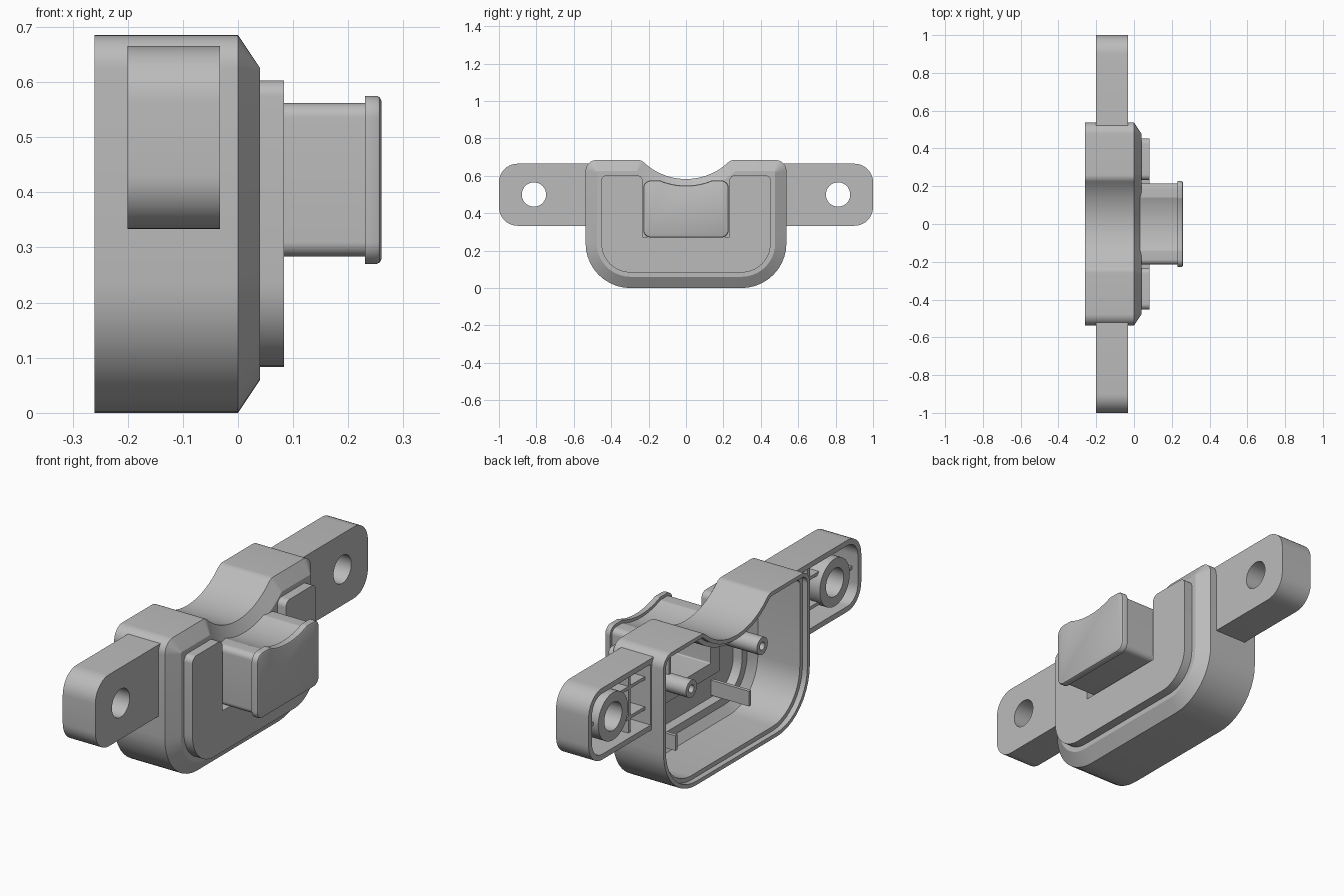
import bpy, bmesh
from math import sin, cos, pi, atan2, sqrt, radians

if "Cube" in bpy.data.objects:
    bpy.data.objects.remove(bpy.data.objects["Cube"])

grey = bpy.data.materials.new("plain grey")
grey.use_nodes = True
GREY = (0.5, 0.5, 0.5, 1)
grey.diffuse_color = GREY
grey.node_tree.nodes["Principled BSDF"].inputs["Base Color"].default_value = GREY


# ---- profile helpers, all in the (y, z) plane ----
def arc(cy, cz, r, a0, a1, n=10):
    return [(cy + r * cos(a0 + (a1 - a0) * i / n), cz + r * sin(a0 + (a1 - a0) * i / n))
            for i in range(n + 1)]


def dished(w, bottom, top, rb, rt, notch_r, fillet, d=0.0, notch_z=0.913):
    """Rounded box with a concave top, inset by d."""
    w, bottom, top, notch_r = w - d, bottom + d, top - d, notch_r + d
    rb, rt, f = [max(r - d, 0.006) for r in (rb, rt, fillet)]
    h = notch_z - top + f
    yc = sqrt((notch_r + f) ** 2 - h * h)
    a = atan2(h, -yc)
    half = (arc(w - rb, bottom + rb, rb, -pi / 2, 0)
            + arc(w - rt, top - rt, rt, 0, pi / 2)
            + arc(yc, top - f, f, pi / 2, a)
            + arc(0, notch_z, notch_r, a - pi, -pi / 2, 16)[1:])
    return half + [(-y, z) for y, z in reversed(half[:-1])]


def body(d=0.0):
    return dished(0.537, 0, 0.685, 0.24, 0.06, 0.33, 0.05, d)


def button(d=0.0):
    return dished(0.228, 0.27, 0.575, 0.04, 0.04, 0.365, 0.03, d)


def u_plate(d=0.0):
    """U-shaped raised plate outline, inset by d."""
    w, n, b, t, r, s = 0.453 - d, 0.232 + d, 0.083 + d, 0.603 - d, 0.157 - d, max(0.03 - d, 0.006)
    half = (arc(w - r, b + r, r, -pi / 2, 0) + arc(w - s, t - s, s, 0, pi / 2)
            + arc(n + s, t - s, s, pi / 2, pi) + [(n, 0.273 - d)])
    return half + [(-y, z) for y, z in reversed(half)]


def ear(side, d=0.0):
    """Mounting ear outline, rounded at its outer end."""
    r, y0, y1, z0, z1 = 0.1 - d, 0.52 + d, 1 - d, 0.333 + d, 0.665 - d
    pts = [(y0, z0)] + arc(y1 - r, z0 + r, r, -pi / 2, 0) + arc(y1 - r, z1 - r, r, 0, pi / 2) + [(y0, z1)]
    return [(side * y, z) for y, z in pts]


# ---- mesh helpers ----
def loft(name, rings, closed=False):
    """Skin a list of (x, profile) rings; cap the ends unless closed."""
    bm = bmesh.new()
    loops = [[bm.verts.new((x, y, z)) for y, z in prof] for x, prof in rings]
    pairs = list(zip(loops, loops[1:]))
    if closed:
        pairs.append((loops[-1], loops[0]))
    else:
        bm.faces.new(loops[0])
        bm.faces.new(loops[-1])
    for a, b in pairs:
        for i in range(len(a)):
            j = (i + 1) % len(a)
            bm.faces.new((a[i], a[j], b[j], b[i]))
    bmesh.ops.recalc_face_normals(bm, faces=bm.faces)
    mesh = bpy.data.meshes.new(name)
    bm.to_mesh(mesh)
    bm.free()
    mesh.materials.append(grey)
    ob = bpy.data.objects.new(name, mesh)
    bpy.context.collection.objects.link(ob)
    return ob


def activate(ob):
    bpy.ops.object.select_all(action='DESELECT')
    ob.select_set(True)
    bpy.context.view_layer.objects.active = ob


def cut(ob, cutter):
    activate(ob)
    mod = ob.modifiers.new("cut", 'BOOLEAN')
    mod.operation, mod.solver, mod.object = 'DIFFERENCE', 'EXACT', cutter
    bpy.ops.object.modifier_apply(modifier=mod.name)


def circle(y, z, r):
    return arc(y, z, r, 0, 2 * pi, 40)[:-1]


def tube(name, y, z, r, hole, x0, x1):
    return loft(name, [(x0, circle(y, z, r)), (x1, circle(y, z, r)),
                       (x1, circle(y, z, hole)), (x0, circle(y, z, hole))], closed=True)


def box(name, x0, x1, y0, y1, z0, z1):
    rect = [(y0, z0), (y1, z0), (y1, z1), (y0, z1)]
    return loft(name, [(x0, rect), (x1, rect)])


# ---- housing: open at the back, stepped rim, chamfered front ----
housing = loft("housing", [(0.01, body(0.075)), (-0.02, body(0.038)), (-0.235, body(0.038)),
                           (-0.235, body(0.018)), (-0.26, body(0.018)), (-0.26, body()),
                           (0, body()), (0.04, body(0.06))])
plate = loft("raised_plate", [(0.03, u_plate()), (0.083, u_plate())])

# pockets behind the raised plate and the button
plate_pocket = loft("plate_pocket_cutter", [(-0.03, u_plate(0.028)), (0.055, u_plate(0.028))])
button_pocket = loft("button_pocket_cutter", [(-0.03, button(0.035)), (0.2, button(0.035))])
cut(housing, plate_pocket)
cut(plate, plate_pocket)
cut(housing, button_pocket)

# ---- push button: hollow stem with a flanged, dished head ----
loft("push_button", [(0.225, button(0.035)), (0.015, button(0.035)), (0.015, button(0.0135)),
                     (0.23, button(0.0135)), (0.23, button()), (0.251, button()),
                     (0.257, button(0.003)), (0.26, button(0.009))])
for c in (plate_pocket, button_pocket):
    bpy.data.objects.remove(c)

# ---- parts repeated on both sides ----
for side, label in ((1, "back"), (-1, "front")):
    mount = loft(label + "_mounting_ear", [(-0.033, ear(side)), (-0.2, ear(side)),
                                           (-0.2, ear(side, 0.025)), (-0.06, ear(side, 0.025))])
    drill = loft("drill_cutter", [(-0.3, circle(side * 0.813, 0.5, 0.065)),
                                  (0.1, circle(side * 0.813, 0.5, 0.065))])
    cut(mount, drill)
    bpy.data.objects.remove(drill)
    tube(label + "_screw_boss", side * 0.813, 0.5, 0.11, 0.065, -0.195, -0.05)
    # stiffening ribs in the ear
    box(label + "_ear_upright_rib", -0.17, -0.05, side * 0.65, side * 0.665, 0.345, 0.655)
    for i, z in enumerate((0.42, 0.56)):
        box(label + "_ear_rib_%d" % i, -0.17, -0.05, side * 0.53, side * 0.74, z, z + 0.015)
    box(label + "_ear_end_rib", -0.17, -0.05, side * 0.91, side * 0.985, 0.492, 0.508)
    # inner post and ribs in the housing
    tube(label + "_inner_post", side * 0.26, 0.42, 0.04, 0.018, -0.21, 0.03)
    box(label + "_post_rib", -0.1, 0.03, side * 0.252, side * 0.268, 0.455, 0.56)
    box(label + "_lower_rib", -0.14, 0.06, side * 0.262, side * 0.278, 0.12, 0.19)

# ---- smooth curved walls, keep the edges crisp ----
for ob in list(bpy.context.scene.objects):
    if ob.type == 'MESH' and grey.name in ob.data.materials:
        activate(ob)
        bpy.ops.object.shade_smooth_by_angle(angle=radians(30))
